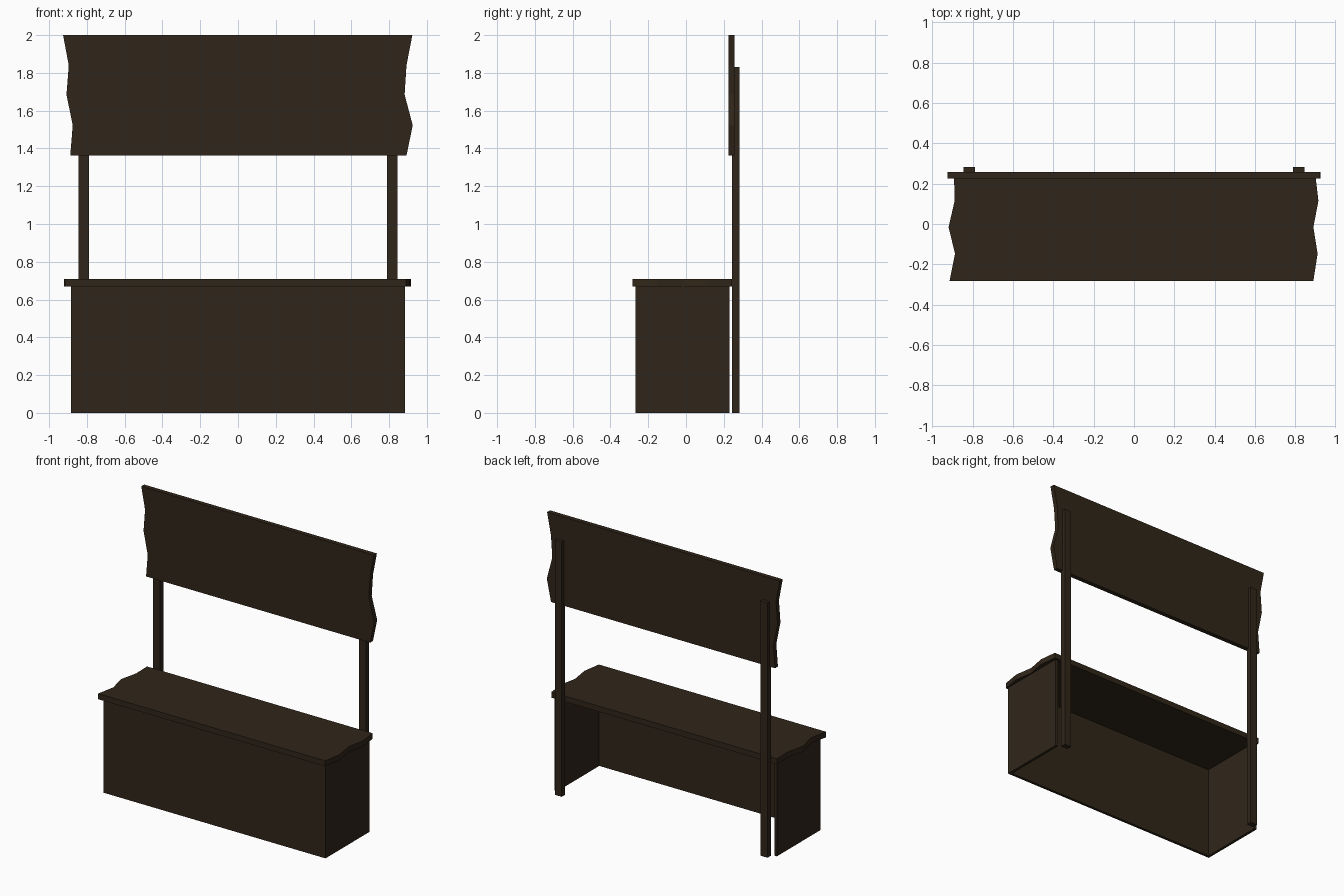
import bpy, bmesh
from mathutils import Vector

if "Cube" in bpy.data.objects:
    bpy.data.objects.remove(bpy.data.objects["Cube"])

wood = bpy.data.materials.new("dark_wood")
wood.diffuse_color = (0.03, 0.019, 0.01, 1)
wood.use_nodes = True
wood.node_tree.nodes["Principled BSDF"].inputs["Base Color"].default_value = wood.diffuse_color


def finish(name, bm):
    bmesh.ops.recalc_face_normals(bm, faces=bm.faces)
    mesh = bpy.data.meshes.new(name)
    bm.to_mesh(mesh)
    bm.free()
    mesh.materials.append(wood)
    ob = bpy.data.objects.new(name, mesh)
    bpy.context.collection.objects.link(ob)
    return ob


def slab(name, outline, offset):
    """Extrude a flat outline of 3D points along an offset."""
    bm = bmesh.new()
    face = bm.faces.new([bm.verts.new(p) for p in outline])
    ext = bmesh.ops.extrude_face_region(bm, geom=[face], use_keep_orig=True)
    moved = [g for g in ext["geom"] if isinstance(g, bmesh.types.BMVert)]
    bmesh.ops.translate(bm, verts=moved, vec=Vector(offset))
    return finish(name, bm)


def box(name, x0, x1, y0, y1, z0, z1):
    return slab(name, [(x0, y0, z0), (x1, y0, z0), (x1, y1, z0), (x0, y1, z0)],
                (0, 0, z1 - z0))


# Counter base: U-shaped wall, open at the back and below
X, T, F, B = 0.883, 0.02, -0.268, 0.23
wall = [(-X, B), (-X, F), (X, F), (X, B),
        (X - T, B), (X - T, F + T), (-X + T, F + T), (-X + T, B)]
slab("counter_base", [(x, y, 0) for x, y in wall], (0, 0, 0.67))

# Countertop with ragged ends
ys = [-0.282, -0.147, -0.016, 0.115, 0.243]
left = [-0.915, -0.888, -0.92, -0.89, -0.893]
right = [0.89, 0.911, 0.89, 0.915, 0.9]
top = list(zip(left, ys)) + list(zip(right, ys))[::-1]
slab("countertop", [(x, y, 0.668) for x, y in top], (0, 0, 0.04))

# Sign board with ragged ends
zs = [1.363, 1.522, 1.685, 1.84, 2.0]
left = [-0.888, -0.875, -0.908, -0.896, -0.926]
right = [0.892, 0.925, 0.882, 0.892, 0.923]
sign = list(zip(left, zs)) + list(zip(right, zs))[::-1]
slab("sign_board", [(x, 0.225, z) for x, z in sign], (0, 0.033, 0))

# Support posts
for side, s in (("left", -1), ("right", 1)):
    box(side + "_post", *sorted((s * 0.79, s * 0.845)), 0.243, 0.282, 0, 1.83)
